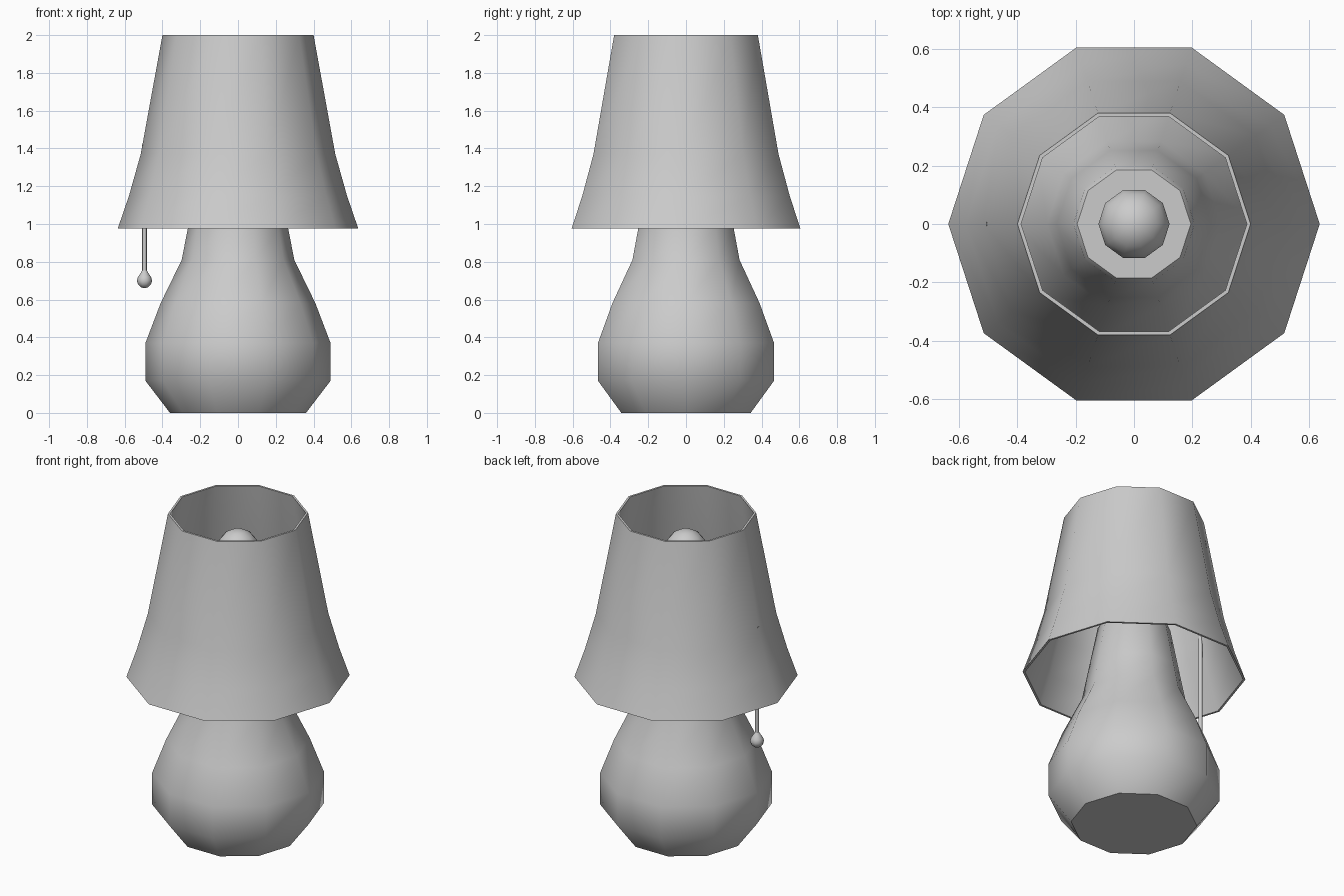
import bpy, bmesh, math

if "Cube" in bpy.data.objects:
    bpy.data.objects.remove(bpy.data.objects["Cube"])

SIDES = 10


def lathe(name, profile, sides=SIDES, loc=(0, 0, 0), closed=False, angle=50):
    """Revolve (radius, z) points around z; first corner points along +x."""
    bm = bmesh.new()
    rings = []
    for r, z in profile:
        if r == 0:
            rings.append([bm.verts.new((0, 0, z))] * sides)
        else:
            rings.append([bm.verts.new((r * math.cos(math.tau * i / sides),
                                        r * math.sin(math.tau * i / sides), z))
                          for i in range(sides)])
    pairs = list(zip(rings, rings[1:]))
    if closed:
        pairs.append((rings[-1], rings[0]))
    for a, b in pairs:
        for i in range(sides):
            j = (i + 1) % sides
            bm.faces.new(dict.fromkeys((a[i], a[j], b[j], b[i])))
    if not closed:
        for ring, (r, z) in ((rings[0], profile[0]), (rings[-1], profile[-1])):
            if r > 0:
                bm.faces.new(ring)
    bmesh.ops.recalc_face_normals(bm, faces=bm.faces)
    mesh = bpy.data.meshes.new(name)
    bm.to_mesh(mesh)
    bm.free()
    ob = bpy.data.objects.new(name, mesh)
    ob.location = loc
    bpy.context.collection.objects.link(ob)
    bpy.ops.object.select_all(action='DESELECT')
    ob.select_set(True)
    bpy.context.view_layer.objects.active = ob
    bpy.ops.object.shade_smooth_by_angle(angle=math.radians(angle))
    return ob


def ball(radius, z, start, steps):
    """Arc of (radius, z) points from polar angle start (degrees) up to the pole."""
    pts = []
    for i in range(steps):
        t = math.radians(start + (90 - start) * i / steps)
        pts.append((radius * math.cos(t), z + radius * math.sin(t)))
    return pts + [(0, z + radius)]


# Pear-shaped base with a tapering neck
lathe("lamp_base", [(0.36, 0), (0.49, 0.17), (0.49, 0.37), (0.41, 0.58),
                    (0.298, 0.81), (0.265, 0.98), (0.208, 1.28), (0.195, 1.30)])

# Flared open shade with thin walls
outer = [(0.637, 0.975), (0.577, 1.15), (0.515, 1.37), (0.40, 2.0)]
inner = [(r - 0.013, z) for r, z in reversed(outer)]
lathe("shade", outer + inner, closed=True)

# Light bulb standing on the neck
lathe("bulb", [(0.065, 1.29), (0.065, 1.54), (0.085, 1.65)] + ball(0.124, 1.77, -30, 6))

# Pull cord with end bead
lathe("pull_cord", [(0.012, 0.72), (0.012, 1.42)], loc=(-0.495, 0, 0))
bead = [(0, 0.66)] + [(0.04 * math.cos(math.radians(t)), 0.70 + 0.04 * math.sin(math.radians(t)))
                      for t in (-60, -30, 0, 30)]
lathe("pull_bead", bead + [(0.022, 0.738), (0.012, 0.755)], loc=(-0.495, 0, 0))
